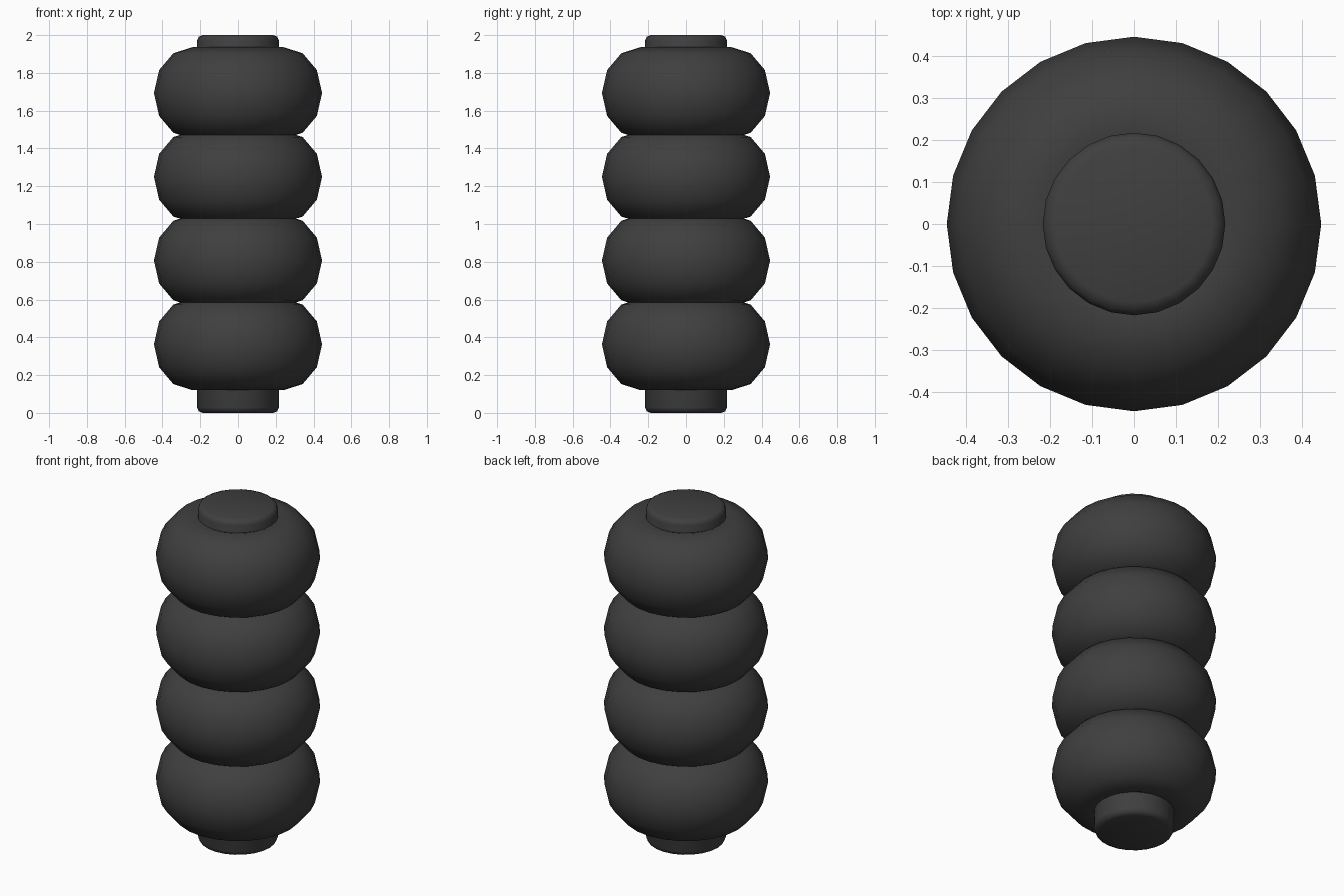
import bpy
import bmesh

cube = bpy.data.objects.get("Cube")
if cube:
    bpy.data.objects.remove(cube)

# Single dark rubber colour
rubber = bpy.data.materials.new("charcoal_rubber")
rubber.use_nodes = True
colour = (0.05, 0.05, 0.05, 1)
rubber.diffuse_color = colour
rubber.node_tree.nodes["Principled BSDF"].inputs["Base Color"].default_value = colour


def finish(obj, name):
    obj.name = name
    obj.data.materials.append(rubber)
    for poly in obj.data.polygons:
        poly.use_smooth = True


# Four stacked bellows rings
for i in range(4):
    bpy.ops.mesh.primitive_torus_add(
        major_segments=24, minor_segments=12, major_radius=0.24,
        minor_radius=0.205, location=(0, 0, 0.363 + i * 0.4435))
    ring = bpy.context.object
    ring.scale.z = 1.185
    bpy.ops.object.transform_apply(location=False, rotation=False, scale=True)
    finish(ring, f"bellows_ring_{i + 1}")

# Core running through the rings, with rounded rims at both ends
bm = bmesh.new()
bmesh.ops.create_cone(bm, cap_ends=True, segments=24, radius1=0.217,
                      radius2=0.217, depth=2)
rims = [e for e in bm.edges if abs(e.verts[0].co.z - e.verts[1].co.z) < 0.01]
bmesh.ops.bevel(bm, geom=rims, offset=0.03, segments=2, profile=0.5,
                affect='EDGES')
for v in bm.verts:
    v.co.z = v.co.z + 1
mesh = bpy.data.meshes.new("core")
bm.to_mesh(mesh)
bm.free()
core = bpy.data.objects.new("core", mesh)
bpy.context.collection.objects.link(core)
finish(core, "core")
